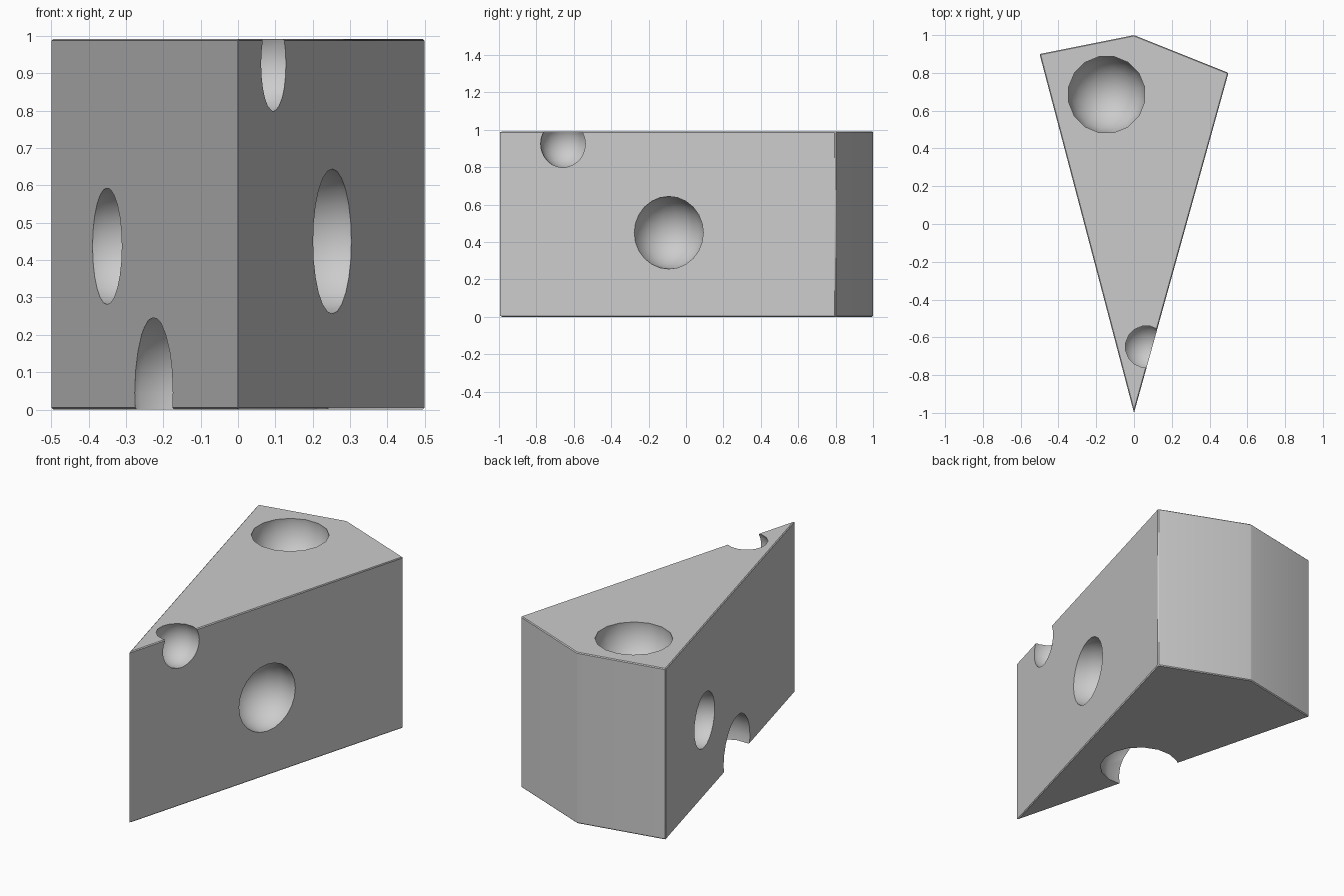
import bpy, bmesh, math
from mathutils import Vector

if "Cube" in bpy.data.objects:
    bpy.data.objects.remove(bpy.data.objects["Cube"])

HEIGHT = 0.992
OUTLINE = [(0, -1), (0.5, 0.8), (0, 1), (-0.5, 0.9)]

# Wedge body: kite-shaped profile extruded upwards
bm = bmesh.new()
base = bm.faces.new([bm.verts.new((x, y, 0)) for x, y in OUTLINE])
top = bmesh.ops.extrude_face_region(bm, geom=[base])
bmesh.ops.translate(bm, vec=(0, 0, HEIGHT),
                    verts=[g for g in top["geom"] if isinstance(g, bmesh.types.BMVert)])
bmesh.ops.recalc_face_normals(bm, faces=bm.faces)
# Tiny softened edges
bmesh.ops.bevel(bm, geom=list(bm.edges), offset=0.005, segments=1,
                affect='EDGES', profile=0.5)
mesh = bpy.data.meshes.new("cheese_wedge")
bm.to_mesh(mesh)
bm.free()
wedge = bpy.data.objects.new("cheese_wedge", mesh)
bpy.context.collection.objects.link(wedge)

# Round holes: (centre, radius)
HOLES = [
    ((-0.145, 0.685, 0.97), 0.208),   # top
    ((0.247, -0.09, 0.45), 0.194),    # right face
    ((0.065, -0.65, 0.925), 0.130),   # top right edge
    ((-0.335, 0.335, 0.437), 0.157),  # left face
    ((-0.14, -0.12, 0.045), 0.221),   # bottom left edge
]
cutters = []
for centre, radius in HOLES:
    bpy.ops.mesh.primitive_uv_sphere_add(segments=16, ring_count=12,
                                         radius=radius, location=centre)
    cutter = bpy.context.object
    cutter.name = "hole_cutter"
    cutter.hide_render = True
    cutter.rotation_euler.z = math.pi / 16
    mod = wedge.modifiers.new("hole", 'BOOLEAN')
    mod.operation = 'DIFFERENCE'
    mod.solver = 'EXACT'
    mod.object = cutter
    cutters.append(cutter)

# Bake the cuts, remove the cutters, smooth the shading
bpy.ops.object.select_all(action='DESELECT')
wedge.select_set(True)
bpy.context.view_layer.objects.active = wedge
bpy.ops.object.convert(target='MESH')
for cutter in cutters:
    bpy.data.objects.remove(cutter, do_unlink=True)
bpy.ops.object.shade_smooth_by_angle(angle=math.radians(35))
